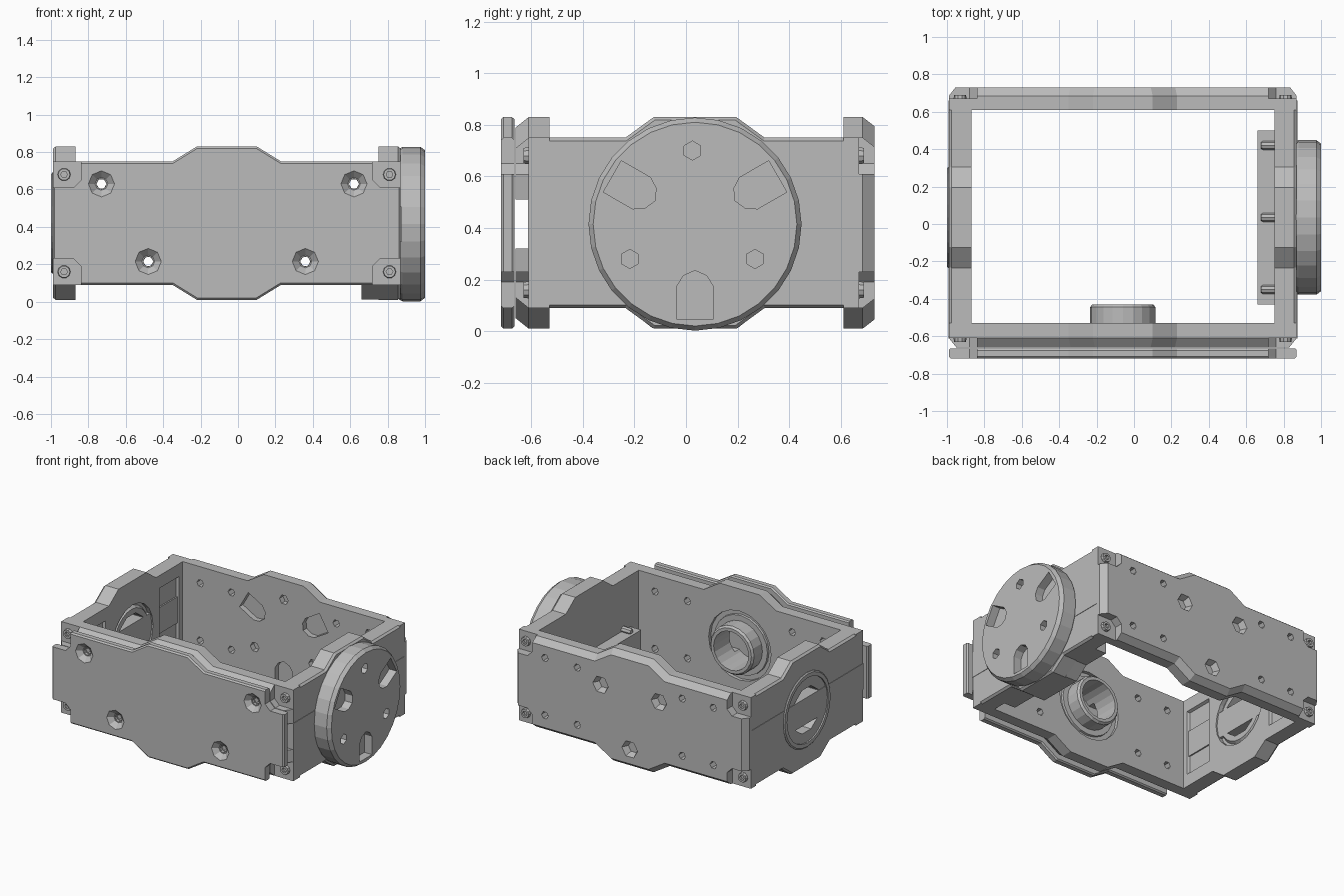
import bpy, bmesh, math
from mathutils import Vector

old = bpy.data.objects.get("Cube")
if old:
    bpy.data.objects.remove(old, do_unlink=True)

grey = bpy.data.materials.new("plain_grey")
grey.use_nodes = True
grey.diffuse_color = (0.5, 0.5, 0.5, 1)
grey.node_tree.nodes["Principled BSDF"].inputs["Base Color"].default_value = (0.5, 0.5, 0.5, 1)


def inset(pts, d):
    """Mitred inward offset of a counter-clockwise outline."""
    out = []
    for i, p in enumerate(pts):
        e1 = (p - pts[i - 1]).normalized()
        e2 = (pts[(i + 1) % len(pts)] - p).normalized()
        n1, n2 = Vector((-e1.y, e1.x)), Vector((-e2.y, e2.x))
        out.append(p + (n1 + n2) * d / (1 + n1.dot(n2)))
    return out


def prism(name, pts, axis, layers):
    """Loft an outline through (depth, inset) layers along x or y."""
    pts = [Vector(p) for p in pts]
    bm = bmesh.new()
    rings = []
    for d, k in layers:
        ring = inset(pts, k) if k else pts
        rings.append([bm.verts.new((d, p.x, p.y) if axis == "x" else (p.x, d, p.y)) for p in ring])
    n = len(pts)
    for a, b in zip(rings, rings[1:]):
        for i in range(n):
            j = (i + 1) % n
            bm.faces.new((a[i], a[j], b[j], b[i]))
    bm.faces.new(rings[0])
    bm.faces.new(rings[-1])
    bmesh.ops.recalc_face_normals(bm, faces=bm.faces)
    me = bpy.data.meshes.new(name)
    bm.to_mesh(me)
    bm.free()
    me.materials.append(grey)
    ob = bpy.data.objects.new(name, me)
    bpy.context.collection.objects.link(ob)
    return ob


def cut(ob, pts, axis, layers):
    tool = prism("cutter", pts, axis, layers)
    tool.hide_render = True
    mod = ob.modifiers.new("cut", "BOOLEAN")
    mod.operation, mod.solver, mod.object = "DIFFERENCE", "EXACT", tool
    bpy.context.view_layer.objects.active = ob
    bpy.ops.object.modifier_apply(modifier=mod.name)
    bpy.data.objects.remove(tool, do_unlink=True)


def circle(u, v, r, n, start=0.0):
    return [(u + r * math.cos(start + math.tau * i / n), v + r * math.sin(start + math.tau * i / n)) for i in range(n)]


def rect(u0, u1, v0, v1):
    return [(u0, v0), (u1, v0), (u1, v1), (u0, v1)]


def outline(u0, u1, c, flat, wide):
    """Long plate with a raised middle above and below."""
    low = [(u0, 0.09), (c - wide, 0.09), (c - flat, 0.01), (c + flat, 0.01), (c + wide, 0.09), (u1, 0.09)]
    return low + [(u, 0.84 - v) for u, v in reversed(low)]


def slot(u, v, deg):
    """Arched pocket pointing at the centre (u, v)."""
    a = math.radians(deg)
    shape = [(0.37, -0.07), (0.37, 0.07), (0.24, 0.07), (0.2, 0.045), (0.18, 0), (0.2, -0.045), (0.24, -0.07)]
    return [(u + r * math.cos(a) - t * math.sin(a), v + r * math.sin(a) + t * math.cos(a)) for r, t in shape]


def corners():
    """Chamfered outlines of the four corner notches of the long plates."""
    for sx in (-1, 1):
        for sz in (-1, 1):
            edge = -0.06 + sx * 0.95
            inner = -0.06 + sx * 0.78
            z0, z1 = 0.42 + sz * 0.19, 0.42 + sz * 0.36
            pts = [(edge, z0), (edge, z1), (inner, z1), (inner, z0 + sz * 0.04), (inner + sx * 0.04, z0)]
            yield pts if sx * sz > 0 else pts[::-1]


CX, CY, CZ = -0.06, 0.035, 0.42
long_shape = outline(-0.99, 0.87, CX, 0.16, 0.29)
side_shape = outline(-0.55, 0.63, CY, 0.16, 0.27)
screw_x = [-0.73, -0.48, 0.36, 0.62]
corner_spots = [(x, z) for x in (-0.93, 0.81) for z in (0.16, 0.68)]

# Long plates
back = prism("back_plate", long_shape, "y", [(0.61, 0), (0.685, 0), (0.73, 0.035)])
front = prism("front_plate", long_shape, "y", [(-0.53, 0), (-0.61, 0), (-0.66, 0.04)])
cut(front, rect(-1.2, 1.2, 0.32, 0.51), "y", [(-0.8, 0), (-0.61, 0)])
for pts in corners():
    cut(back, pts, "y", [(0.67, 0), (0.8, 0)])
    cut(front, pts, "y", [(-0.61, 0), (-0.8, 0)])

# Small through holes in both long plates
for x in screw_x:
    for z in (0.215, 0.63):
        cut(back, circle(x, z, 0.027, 6), "y", [(0.5, 0), (0.8, 0)])
        cut(front, circle(x, z, 0.027, 6), "y", [(-0.8, 0), (-0.4, 0)])

# Back plate: arched pockets inside, hexagonal sockets outside
for deg in (30, 150, 270):
    a = math.radians(deg)
    cut(back, slot(CX, CZ, deg), "y", [(0.5, 0), (0.65, 0)])
    hexagon = circle(CX + 0.27 * math.cos(a), CZ + 0.27 * math.sin(a), 0.065, 6)
    cut(back, hexagon, "y", [(0.685, 0.02), (0.735, 0)])
    b = a + math.pi
    cut(back, circle(CX + 0.27 * math.cos(b), CZ + 0.27 * math.sin(b), 0.035, 6), "y", [(0.5, 0), (0.65, 0)])

# Front plate: bearing seat and tube
cut(front, circle(CX, CZ, 0.25, 20), "y", [(-0.555, 0), (-0.4, 0)])
cut(front, circle(CX, CZ, 0.14, 20), "y", [(-0.7, 0), (-0.4, 0)])
tube = prism("bearing_tube", circle(CX, CZ, 0.175, 20), "y", [(-0.6, 0), (-0.445, 0), (-0.43, 0.012)])
cut(tube, circle(CX, CZ, 0.14, 20), "y", [(-0.7, 0), (-0.4, 0)])
seat = prism("bearing_seat_ring", circle(CX, CZ, 0.225, 20), "y", [(-0.6, 0), (-0.54, 0.01)])
cut(seat, circle(CX, CZ, 0.17, 20), "y", [(-0.7, 0), (-0.4, 0)])

# Front cover with notched corners and countersunk holes
cover = prism("front_cover", long_shape, "y", [(-0.665, 0.008), (-0.675, 0), (-0.708, 0), (-0.718, 0.01)])
for pts in corners():
    cut(cover, pts, "y", [(-0.8, 0), (-0.6, 0)])
for x, z in ((-0.73, 0.63), (0.62, 0.63), (-0.48, 0.215), (0.36, 0.215)):
    cut(cover, circle(x, z, 0.027, 8), "y", [(-0.8, 0), (-0.6, 0)])
    cut(cover, circle(x, z, 0.072, 8), "y", [(-0.72, 0), (-0.685, 0.035)])

# Corner screws, each with a socket
for x, z in corner_spots:
    for label, y, s in (("front", -0.6, -1), ("back", 0.66, 1)):
        head = prism(label + "_corner_screw", circle(x, z, 0.036, 10), "y", [(y, 0), (y + s * 0.03, 0.004)])
        cut(head, circle(x, z, 0.018, 6), "y", [(y + s * 0.012, 0), (y + s * 0.05, 0)])

# Side walls with tabs reaching into the long plates
left = prism("left_wall", side_shape, "x", [(0.75, 0), (0.855, 0), (0.87, 0.012)])
right = prism("right_wall", side_shape, "x", [(-0.87, 0), (-0.975, 0), (-0.99, 0.012)])
for label, x0, x1 in (("left", 0.76, 0.873), ("right", -0.993, -0.88)):
    prism(label + "_wall_tab", rect(-0.613, 0.66, 0.32, 0.51), "x", [(x0, 0), (x1, 0)])

# Open wall: bearing ring, octagonal opening and recessed panels
cut(right, circle(CY, CZ, 0.235, 20), "x", [(-0.9, 0), (-0.8, 0)])
cut(right, circle(CY, CZ, 0.2, 20), "x", [(-1.2, 0), (-0.8, 0)])
for y0, y1 in ((-0.5, -0.27), (0.34, 0.57)):
    cut(right, rect(y0, y1, 0.18, 0.66), "x", [(-0.89, 0.01), (-0.865, 0)])
boss = prism("wall_outer_ring", circle(CY, CZ, 0.27, 24), "x", [(-0.98, 0), (-0.993, 0), (-1.0, 0.008)])
cut(boss, circle(CY, CZ, 0.235, 24), "x", [(-1.2, 0), (-0.8, 0)])
race = prism("wall_bearing", circle(CY, CZ, 0.215, 24), "x", [(-0.99, 0.012), (-0.975, 0), (-0.9, 0), (-0.88, 0.015)])
cut(race, circle(CY, CZ, 0.165, 10), "x", [(-1.2, 0), (-0.8, 0)])

# Round hub with pockets and holes
hub = prism("round_hub", circle(CY, CZ - 0.005, 0.413, 28), "x", [(0.86, 0.01), (0.88, 0), (0.975, 0), (1.0, 0.018)])
for deg in (30, 150, 270):
    a = math.radians(deg + 180)
    cut(hub, slot(CY, CZ - 0.005, deg), "x", [(0.94, 0), (1.1, 0)])
    hole = circle(CY - 0.01 + 0.28 * math.cos(a), CZ + 0.28 * math.sin(a), 0.037, 6, a)
    cut(hub, hole, "x", [(0.93, 0), (1.1, 0)])

# Half bracket inside the hub wall, with locating pegs
bracket = [(-0.43, 0.09), (-0.23, 0.09), (-0.13, 0.012), (0.2, 0.012), (0.3, 0.09), (0.5, 0.09), (0.5, 0.38), (-0.43, 0.38)]
prism("inner_bracket", bracket, "x", [(0.66, 0), (0.755, 0)])
for y in (-0.35, CY, 0.42):
    prism("bracket_peg", circle(y, 0.39, 0.024, 8), "x", [(0.68, 0.006), (0.69, 0), (0.755, 0)])
